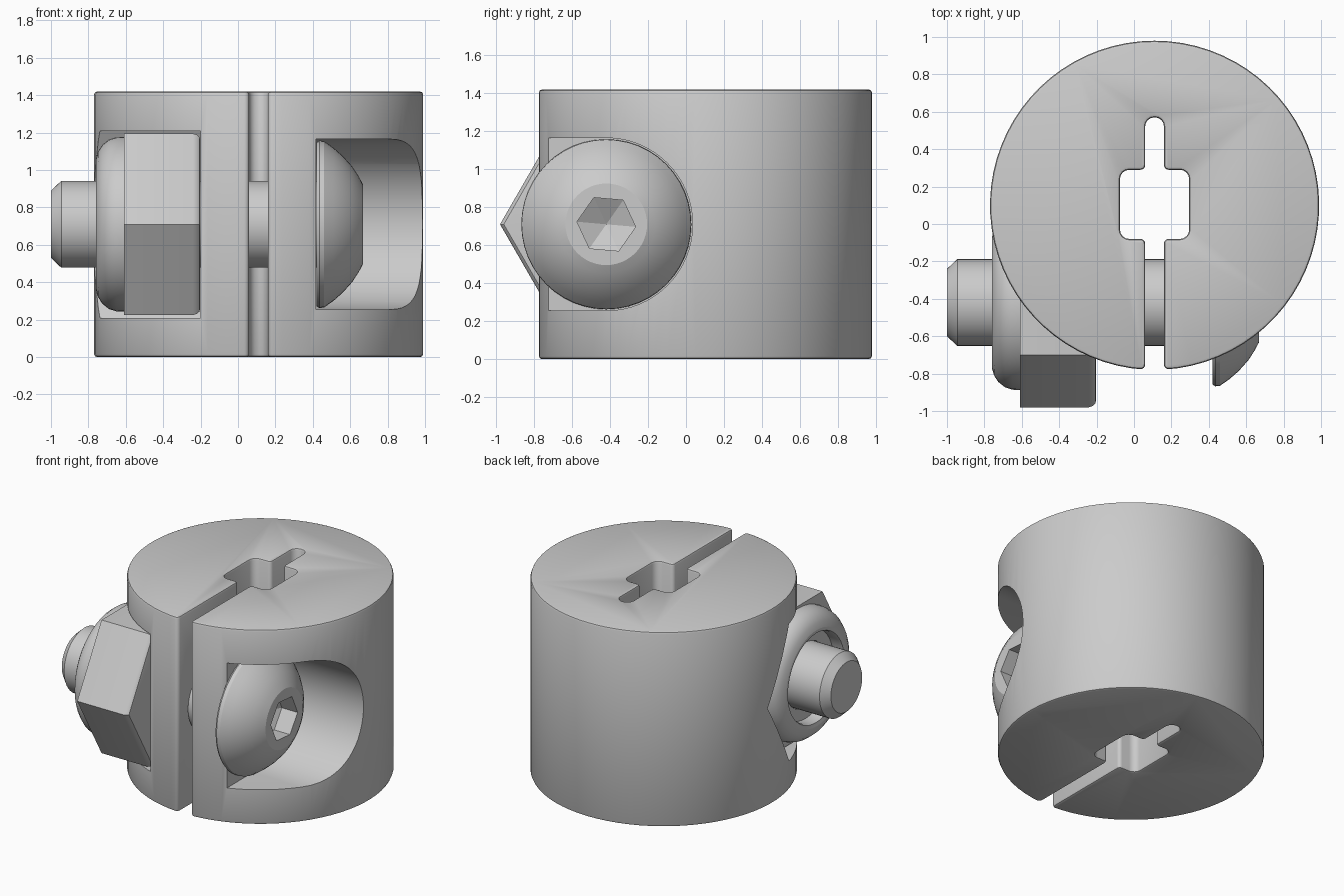
import bpy, bmesh, math
from mathutils import Vector

if "Cube" in bpy.data.objects:
    bpy.data.objects.remove(bpy.data.objects["Cube"])

AY, AZ = -0.42, 0.71          # screw axis runs along x through here
CX, CY, R, H = 0.11, 0.10, 0.88, 1.42


def finish(name, bm):
    bmesh.ops.remove_doubles(bm, verts=bm.verts, dist=1e-5)
    bmesh.ops.recalc_face_normals(bm, faces=bm.faces)
    me = bpy.data.meshes.new(name)
    bm.to_mesh(me)
    bm.free()
    ob = bpy.data.objects.new(name, me)
    bpy.context.collection.objects.link(ob)
    return ob


def activate(ob):
    bpy.ops.object.select_all(action='DESELECT')
    ob.select_set(True)
    bpy.context.view_layer.objects.active = ob


def smooth(ob, deg=26):
    activate(ob)
    bpy.ops.object.shade_smooth_by_angle(angle=math.radians(deg))


def skin(bm, loops, closed_ends=True):
    """Join equal-length point loops with quads and cap both ends."""
    rings = [[bm.verts.new(p) for p in loop] for loop in loops]
    for a, b in zip(rings, rings[1:]):
        for i in range(len(a)):
            j = (i + 1) % len(a)
            bm.faces.new((a[i], a[j], b[j], b[i]))
    if closed_ends:
        bm.faces.new(list(reversed(rings[0])))
        bm.faces.new(rings[-1])


def prism(name, pts, x0, x1):
    """Extrude a (y, z) outline along x."""
    bm = bmesh.new()
    skin(bm, [[(x, y, z) for y, z in pts] for x in (x0, x1)])
    return finish(name, bm)


def lathe(name, prof, n=48, turn=0.0):
    """Revolve (x, radius) points about the screw axis."""
    bm = bmesh.new()
    skin(bm, [[(x, AY + r * math.cos(turn + 2 * math.pi * i / n),
                AZ + r * math.sin(turn + 2 * math.pi * i / n)) for i in range(n)] for x, r in prof], False)
    return finish(name, bm)


def cut(ob, cutter):
    cutter.hide_render = True
    m = ob.modifiers.new("cut", 'BOOLEAN')
    m.operation, m.solver, m.object = 'DIFFERENCE', 'EXACT', cutter
    activate(ob)
    bpy.ops.object.modifier_apply(modifier=m.name)
    bpy.data.objects.remove(cutter)


def rounded(pts, segs=4):
    """Fillet the corners of a 2D outline given as (x, y, radius)."""
    out = []
    for i, (x, y, r) in enumerate(pts):
        p = Vector((x, y))
        if r == 0:
            out.append(p)
            continue
        a = (Vector(pts[i - 1][:2]) - p).normalized()
        b = (Vector(pts[(i + 1) % len(pts)][:2]) - p).normalized()
        half = a.angle(b) / 2
        c = p + (a + b).normalized() * (r / math.sin(half))
        mid = (p - c).to_3d()
        a0 = math.atan2(mid.y, mid.x)
        sweep = math.pi / 2 - half
        sign = 1 if a.x * b.y - a.y * b.x < 0 else -1
        for k in range(segs + 1):
            t = a0 + sign * sweep * (2 * k / segs - 1)
            out.append(c + Vector((math.cos(t), math.sin(t))) * r)
    return out


def inset(pts, d):
    """Move a counter-clockwise outline inward by d."""
    out = []
    for i, p in enumerate(pts):
        u = (p - pts[i - 1]).normalized()
        v = (pts[(i + 1) % len(pts)] - p).normalized()
        n = Vector((-u.y - v.y, u.x + v.x)).normalized()
        out.append(p + n * d / max(0.4, n.dot(Vector((-u.y, u.x)))))
    return out


# clamp body: split disc with keyed centre hole and softened rims
half_gap = math.asin(0.05 / R)
start, end, N = -math.pi / 2 + half_gap, 1.5 * math.pi - half_gap, 72
outline = []
for i in range(N + 1):
    a = start + (end - start) * i / N
    outline.append((CX + R * math.cos(a), CY + R * math.sin(a), 0.025 if i in (0, N) else 0))
left = [(0.06, -0.08, 0.025), (-0.075, -0.08, 0.05), (-0.075, 0.29, 0.05), (0.06, 0.29, 0.025), (0.06, 0.57, 0.048)]
outline += left + [(2 * CX - x, y, r) for x, y, r in reversed(left)]
shape = rounded(outline)
b = 0.016
rim = [(b, 0), (b * 0.3, b * 0.3), (0, b)]
levels = rim + [(d, H - z) for d, z in reversed(rim)]
bm = bmesh.new()
skin(bm, [[(p.x, p.y, z) for p in inset(shape, d)] for d, z in levels])
body = finish("clamp_body", bm)

# screw head pocket: round at the back, open to the front
arc = [(AY + 0.455 * math.cos(t), AZ + 0.455 * math.sin(t))
       for t in [math.pi * (k / 32 - 0.5) for k in range(33)]]
cut(body, prism("head_pocket", arc + [(-1.3, AZ + 0.455), (-1.3, AZ - 0.455)], 0.418, 1.4))

# nut pocket: half hexagon at the back, open to the front
h = 0.5
k = h / math.sqrt(3)
hexa = [(-1.3, AZ - h), (AY + k, AZ - h), (AY + 2 * k, AZ), (AY + k, AZ + h), (-1.3, AZ + h)]
cut(body, prism("nut_pocket", hexa, -1.3, -0.2))

# clearance hole for the screw
cut(body, lathe("screw_hole", [(-0.5, 0), (-0.5, 0.24), (0.6, 0.24), (0.6, 0)]))
smooth(body)

# button head screw with chamfered tip
screw = lathe("button_head_screw", [
    (-1.0, 0), (-1.0, 0.18), (-0.945, 0.232), (0.42, 0.232), (0.42, 0.438), (0.435, 0.448), (0.46, 0.445),
    (0.51, 0.41), (0.56, 0.366), (0.61, 0.31), (0.645, 0.257), (0.667, 0.215), (0.667, 0)])
cut(screw, lathe("hex_socket", [(0.46, 0), (0.54, 0.155), (0.75, 0.155), (0.75, 0)], 6, math.radians(-5)))
smooth(screw)

# hexagon nut, seated end rounded
nut = lathe("hex_nut", [(-0.61, 0.235), (-0.61, 0.56), (-0.24, 0.56), (-0.22, 0.553), (-0.207, 0.54),
                        (-0.202, 0.52), (-0.202, 0.235), (-0.61, 0.235)], 6)
smooth(nut)

# domed locking collar on the nut
collar = lathe("lock_collar", [
    (-0.60, 0.235), (-0.60, 0.468), (-0.65, 0.466), (-0.69, 0.453), (-0.725, 0.425), (-0.748, 0.39),
    (-0.76, 0.35), (-0.755, 0.325), (-0.74, 0.318), (-0.67, 0.318), (-0.67, 0.235), (-0.60, 0.235)])
smooth(collar)
